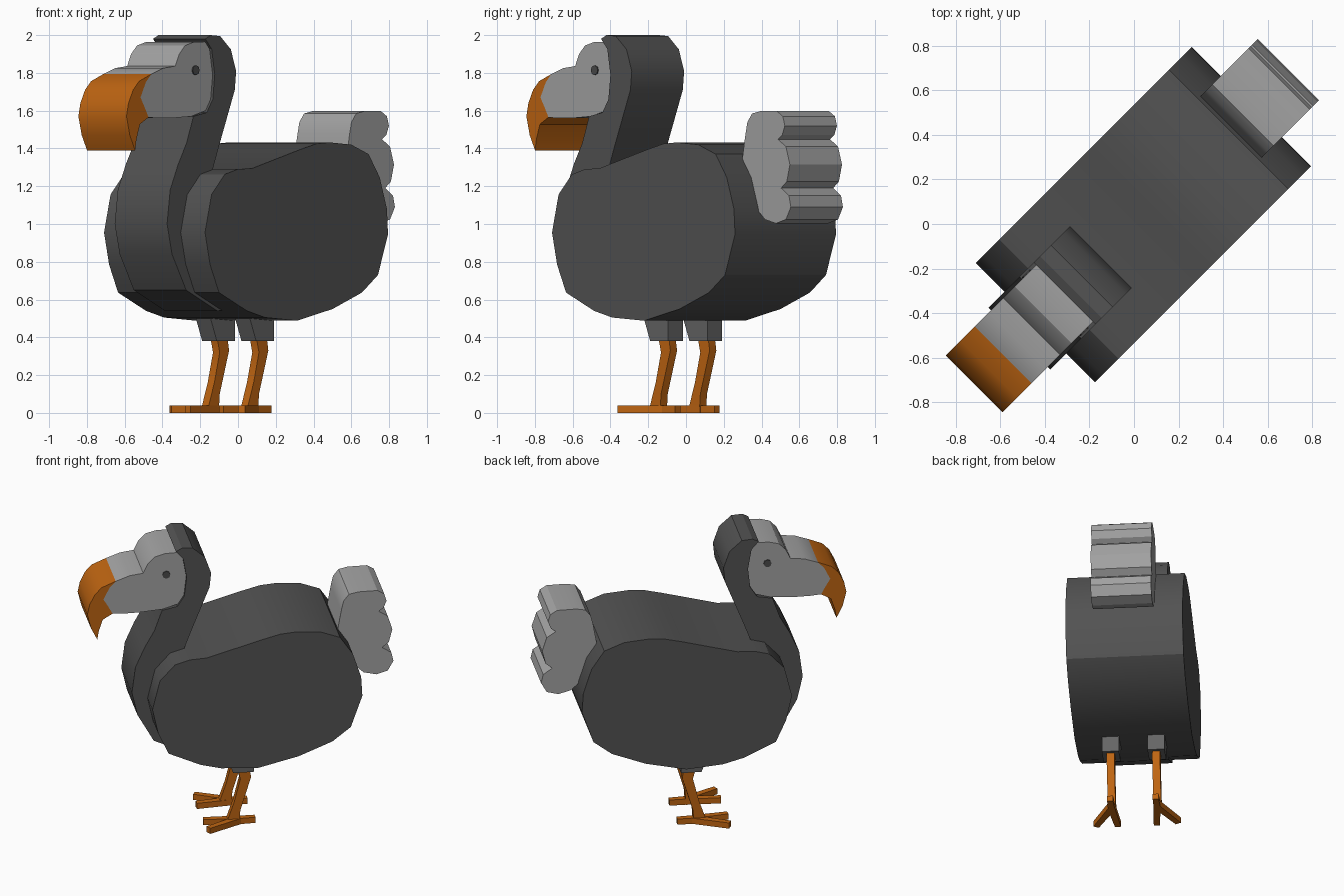
import bpy
import bmesh
from math import sin, cos, tau
from mathutils import Vector

default_cube = bpy.data.objects.get("Cube")
if default_cube:
    bpy.data.objects.remove(default_cube, do_unlink=True)

# The bird stands diagonally: forward and left are its own horizontal axes
FORWARD = Vector((-1, -1, 0)).normalized()
LEFT = Vector((1, -1, 0)).normalized()
UP = Vector((0, 0, 1))


def make_material(name, red, green, blue):
    material = bpy.data.materials.new(name)
    material.use_nodes = True
    colour = (red, green, blue, 1)
    material.diffuse_color = colour
    material.node_tree.nodes["Principled BSDF"].inputs["Base Color"].default_value = colour
    return material


dark_plumage = make_material("dark grey plumage", .085, .085, .085)
thigh_grey = make_material("thigh grey", .13, .13, .13)
pale_plumage = make_material("pale grey plumage", .37, .37, .37)
orange = make_material("orange", .52, .13, .006)
eye_grey = make_material("eye grey", .07, .07, .07)


def prism(name, outline, start, end, material, first=FORWARD, second=UP, along=LEFT):
    """Extrude a flat outline from start to end along the third axis."""
    bm = bmesh.new()
    rings = []
    for offset in (start, end):
        rings.append([bm.verts.new(first * a + second * b + along * offset)
                      for a, b in outline])
    near, far = rings
    bm.faces.new(near)
    bm.faces.new(reversed(far))
    count = len(outline)
    for i in range(count):
        j = (i + 1) % count
        bm.faces.new((near[i], far[i], far[j], near[j]))
    bmesh.ops.recalc_face_normals(bm, faces=bm.faces)
    mesh = bpy.data.meshes.new(name)
    bm.to_mesh(mesh)
    bm.free()
    mesh.materials.append(material)
    obj = bpy.data.objects.new(name, mesh)
    bpy.context.collection.objects.link(obj)
    bpy.ops.object.select_all(action="DESELECT")
    obj.select_set(True)
    bpy.context.view_layer.objects.active = obj
    bpy.ops.object.shade_smooth_by_angle(angle=tau / 12)
    return obj


def centred(name, outline, half_width, material):
    return prism(name, outline, -half_width, half_width, material)


def toe(name, heel, tip, material):
    """Lay a flat bar on the ground between two plan points."""
    heel, tip = Vector(heel), Vector(tip)
    direction = (tip - heel).normalized()
    across = Vector((-direction.y, direction.x)) * .024
    outline = [heel + across, tip + across * .8, tip - across * .8, heel - across]
    prism(name, outline, 0, .04, material, FORWARD, LEFT, UP)


# Plump body
body_outline = [
    (.625, .955), (.576, 1.156), (.477, 1.263), (.38, 1.29), (.27, 1.295),
    (-.09, 1.395), (-.21, 1.425), (-.31, 1.432), (-.47, 1.42), (-.6, 1.37),
    (-.683, 1.247), (-.737, 1.08), (-.745, .945), (-.67, .73), (-.55, .637),
    (-.33, .55), (-.064, .488), (.175, .505), (.31, .54), (.52, .637), (.587, .785),
]
centred("body", body_outline, .378, dark_plumage)

# Neck, breast and hood, hollowed where the face sits
neck_outline = [
    (.2, .55), (.35, .54), (.584, .65), (.69, .84), (.727, 1.0), (.704, 1.18),
    (.644, 1.316), (.58, 1.43), (.53, 1.57), (.43, 1.59), (.385, 1.66),
    (.37, 1.79), (.393, 1.926), (.44, 1.98), (.4, 2), (.33, 1.995),
    (.25, 1.925), (.21, 1.81), (.22, 1.71), (.337, 1.416), (.4, 1.25), (.2, 1),
]
centred("neck_and_hood", neck_outline, .196, dark_plumage)

# Pale face and hooked beak share the edge between them
beak_seam = [(.83, 1.793), (.87, 1.75), (.91, 1.67), (.88, 1.62), (.85, 1.565)]
face_outline = [
    (.35, 1.62), (.32, 1.78), (.35, 1.91), (.43, 1.965), (.51, 1.963),
    (.576, 1.945), (.62, 1.9), (.65, 1.836), (.74, 1.825),
] + beak_seam + [(.78, 1.56), (.68, 1.56), (.53, 1.57)]
centred("face", face_outline, .18, pale_plumage)

beak_outline = beak_seam[::-1] + [
    (.92, 1.756), (.965, 1.71), (1, 1.64), (1.015, 1.57), (.99, 1.47),
    (.95, 1.39), (.94, 1.45), (.914, 1.528),
]
centred("beak", beak_outline, .18, orange)

# Lobed tail tuft
tail_outline = [
    (-.64, 1.475), (-.655, 1.54), (-.69, 1.585), (-.75, 1.597), (-.876, 1.597),
    (-.92, 1.57), (-.935, 1.52), (-.915, 1.47), (-.884, 1.448), (-.943, 1.41),
    (-.973, 1.315), (-.95, 1.225), (-.907, 1.19), (-.966, 1.15), (-.98, 1.09),
    (-.943, 1.024), (-.868, 1.003), (-.786, 1.024), (-.734, 1.07), (-.6, 1.25),
]
centred("tail", tail_outline, .195, pale_plumage)

# Eyes, thighs, legs and toes on both sides
eye_outline = [(.5 + .026 * cos(tau * i / 8), 1.814 + .026 * sin(tau * i / 8))
               for i in range(8)]
thigh_outline = [(.125, .53), (.066, .38), (-.068, .38), (-.068, .53)]
leg_outline = [
    (.04, .42), (.015, .32), (.055, .16), (.1, .03), (.02, .03), (.015, .1),
    (-.055, .33), (-.04, .42),
]
for side, sign in (("left", 1), ("right", -1)):
    hip = .147 * sign
    prism(side + "_eye", eye_outline, .175 * sign, .187 * sign, eye_grey)
    prism(side + "_thigh", thigh_outline, hip - .055, hip + .055, thigh_grey)
    prism(side + "_leg", leg_outline, hip - .025, hip + .025, orange)
    toe(side + "_inner_toe", (.02, hip), (.25, .125 * sign), orange)
    toe(side + "_outer_toe", (.02, hip), (.24, .265 * sign), orange)
    toe(side + "_back_toe", (.09, hip), (-.085, hip), orange)
